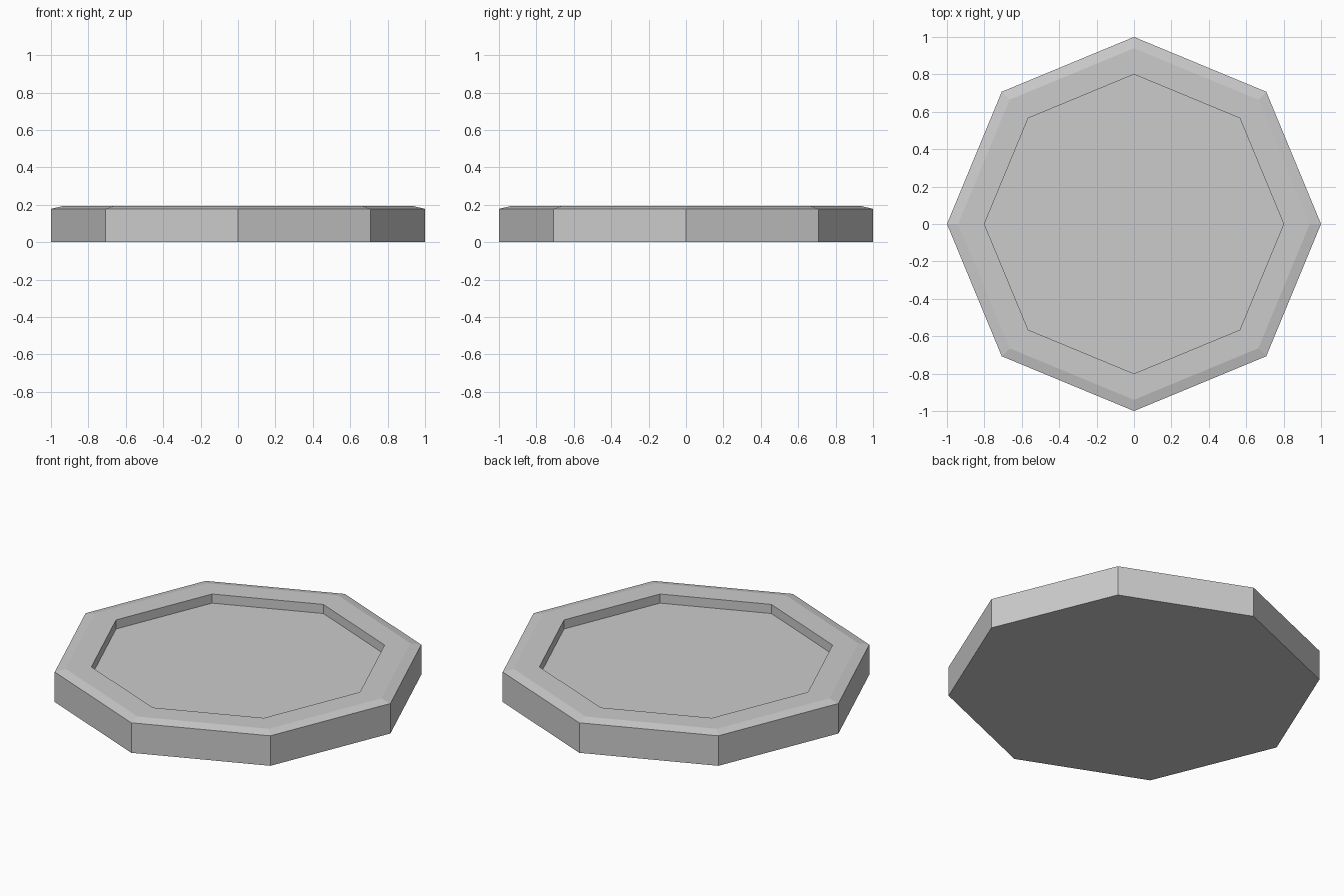
import bpy, bmesh
from math import cos, sin, pi

if "Cube" in bpy.data.objects:
    bpy.data.objects.remove(bpy.data.objects["Cube"])

SIDES = 8

# Profile from the outer base edge, over the chamfered rim, down into the recess: (radius, z)
PROFILE = [(1.0, 0.0), (1.0, 0.178), (0.94, 0.192), (0.8, 0.192), (0.8, 0.138)]


def ring(bm, radius, z):
    return [bm.verts.new((radius * cos(2 * pi * i / SIDES),
                          radius * sin(2 * pi * i / SIDES), z)) for i in range(SIDES)]


# Octagonal tray
bm = bmesh.new()
rings = [ring(bm, r, z) for r, z in PROFILE]

# Walls and rim
for a, b in zip(rings, rings[1:]):
    for i in range(SIDES):
        j = (i + 1) % SIDES
        bm.faces.new((a[i], a[j], b[j], b[i]))

# Underside and recessed floor
bm.faces.new(rings[0][::-1])
bm.faces.new(rings[-1])

mesh = bpy.data.meshes.new("octagonal_tray")
bm.to_mesh(mesh)
bm.free()
tray = bpy.data.objects.new("octagonal_tray", mesh)
bpy.context.collection.objects.link(tray)
